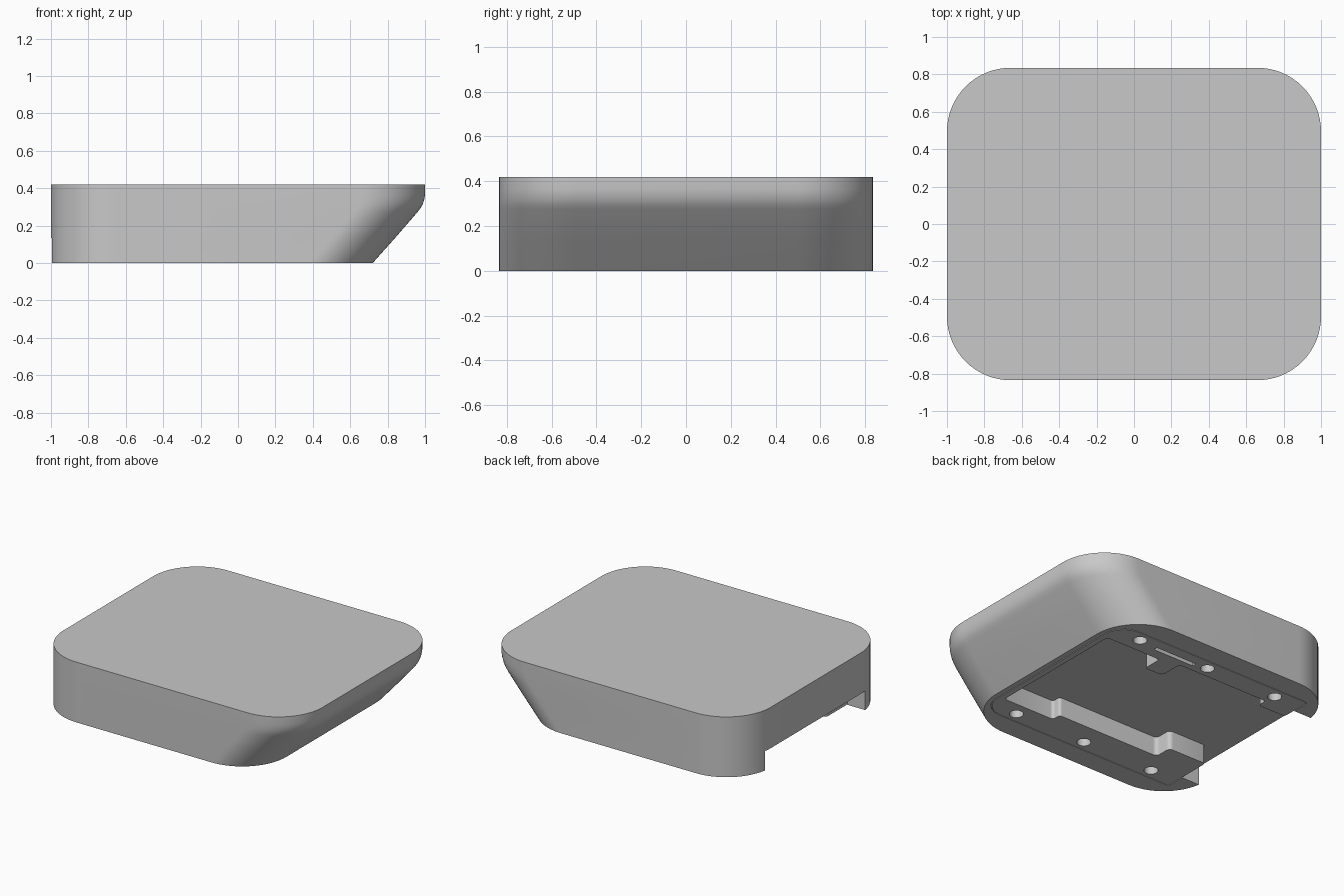
import bpy, bmesh
from mathutils import Vector

cube = bpy.data.objects.get("Cube")
if cube:
    bpy.data.objects.remove(cube, do_unlink=True)

grey = bpy.data.materials.new("light_grey")
grey.use_nodes = True
colour = (0.58, 0.58, 0.58, 1)
grey.diffuse_color = colour
grey.node_tree.nodes["Principled BSDF"].inputs["Base Color"].default_value = colour


def rounded(points, steps=5):
    """Round each (x, y, radius) corner of an outline with an arc."""
    out = []
    for i, (x, y, r) in enumerate(points):
        p = Vector((x, y))
        a, b = (p + (Vector(points[j % len(points)][:2]) - p).normalized() * r
                for j in (i - 1, i + 1))
        if r == 0:
            out.append(p)
            continue
        for k in range(steps + 1):
            t = k / steps
            wa, wp, wb = (1 - t) ** 2, 1.414 * t * (1 - t), t * t
            out.append((a * wa + p * wp + b * wb) / (wa + wp + wb))
    return out


def loft(name, layers):
    """Skin a stack of (height, outline) layers and cap both ends."""
    bm = bmesh.new()
    rings = [[bm.verts.new((p.x, p.y, z)) for p in outline] for z, outline in layers]
    n = len(rings[0])
    for low, high in zip(rings, rings[1:]):
        for i in range(n):
            j = (i + 1) % n
            bm.faces.new((low[i], low[j], high[j], high[i]))
    bm.faces.new(rings[0][::-1])
    bm.faces.new(rings[-1])
    bmesh.ops.recalc_face_normals(bm, faces=bm.faces[:])
    mesh = bpy.data.meshes.new(name)
    bm.to_mesh(mesh)
    bm.free()
    mesh.materials.append(grey)
    obj = bpy.data.objects.new(name, mesh)
    bpy.context.collection.objects.link(obj)
    return obj


def prism(name, points, bottom, top, steps=5):
    outline = rounded(points, steps)
    return loft(name, [(bottom, outline), (top, outline)])


def activate(obj):
    bpy.ops.object.select_all(action="DESELECT")
    obj.select_set(True)
    bpy.context.view_layer.objects.active = obj


def cut(obj, cutter):
    cutter.hide_render = True
    mod = obj.modifiers.new("cut", "BOOLEAN")
    mod.operation, mod.solver, mod.object = "DIFFERENCE", "EXACT", cutter
    activate(obj)
    bpy.ops.object.modifier_apply(modifier=mod.name)
    bpy.data.objects.remove(cutter, do_unlink=True)


# Shell: rounded block whose +x side slopes in towards the base
HALF_Y, R, CEILING = 0.835, 0.34, 0.135
side = [(0, 0.72), (0.14, 0.845), (0.275, 0.962), (0.295, 0.977),
        (0.315, 0.988), (0.34, 0.996), (0.365, 1), (0.42, 1)]
shell = loft("shell", [
    (z, rounded([(-1, -HALF_Y, R), (x, -HALF_Y, R), (x, HALF_Y, R), (-1, HALF_Y, R)], 16))
    for z, x in side])

# Underside pocket, open through the -x wall
half = [(0.685, 0.685, 0.15), (-0.86, 0.685, 0.03), (-0.86, 0.55, 0), (-1.2, 0.55, 0)]
pocket = half + [(x, -y, r) for x, y, r in reversed(half)]
cut(shell, prism("pocket_cutter", pocket, -0.1, CEILING))

# Insert: U-shaped rail frame with stepped inner edges and a latch tab
S = 0.02
frame = [(0.68, -0.68, 0.145), (0.68, 0.68, 0.145), (-0.855, 0.68, S),
         (-0.855, 0.46, S), (-0.64, 0.46, S), (-0.64, 0.53, S),
         (0.07, 0.53, 0.03), (0.07, 0.36, 0.03), (0.21, 0.36, S), (0.21, 0.5, S),
         (0.64, 0.5, S), (0.64, -0.51, S), (0.24, -0.51, S), (0.24, -0.445, S),
         (-0.56, -0.445, 0.03), (-0.56, -0.32, 0.03), (-0.855, -0.32, S),
         (-0.855, -0.68, S)]
insert = prism("rail_frame", frame, 0, CEILING - 0.002)

# Relief slot behind the latch tab
slot = [(0, 0.575, 0), (0.32, 0.575, 0), (0.32, 0.605, 0), (0, 0.605, 0)]
cut(insert, prism("slot_cutter", slot, -0.05, 0.1))

# Screw holes
for x in (0.46, -0.095, -0.65):
    for y in (-0.607, 0.607):
        h = 0.045
        hole = [(x + a * h, y + b * h, h * 0.999)
                for a, b in ((-1, -1), (1, -1), (1, 1), (-1, 1))]
        cut(insert, prism("hole_cutter", hole, -0.05, 0.1, 6))

for obj in (shell, insert):
    activate(obj)
    bpy.ops.object.shade_smooth_by_angle()
